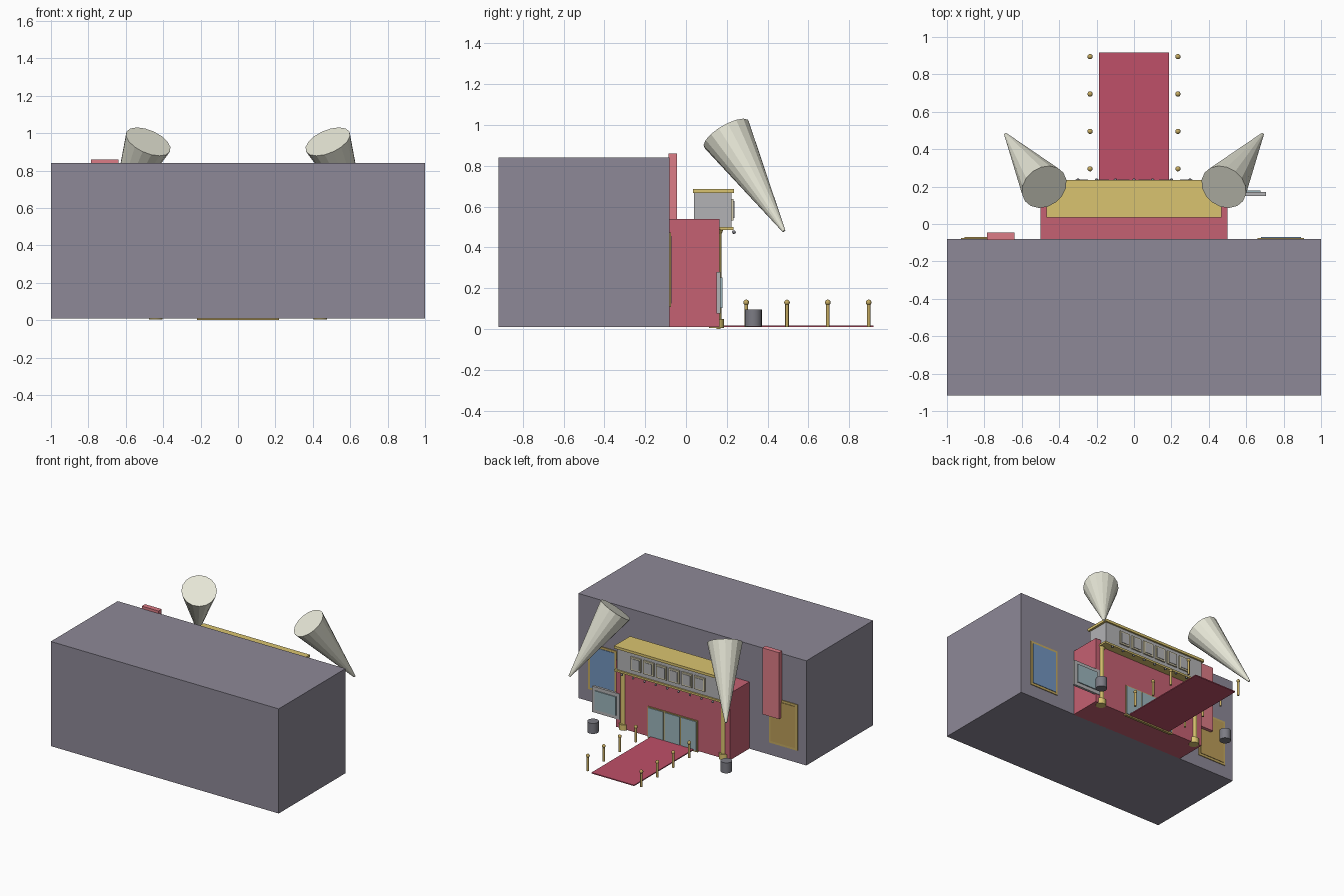
import bpy, math
from mathutils import Vector

if "Cube" in bpy.data.objects:
    bpy.data.objects.remove(bpy.data.objects["Cube"])

def mat(name, r, g, b):
    m = bpy.data.materials.new(name)
    m.diffuse_color = (r, g, b, 1)
    m.use_nodes = True
    m.node_tree.nodes["Principled BSDF"].inputs["Base Color"].default_value = m.diffuse_color
    return m

WALL = mat("wall_grey", .27, .25, .31)
RED = mat("red", .56, .12, .17)
SIGN = mat("sign_red", .72, .2, .24)
CARPET = mat("carpet_red", .52, .08, .14)
GOLD = mat("gold", .7, .55, .16)
BRASS = mat("brass", .55, .4, .12)
GREY = mat("marquee_grey", .45, .45, .46)
CREAM = mat("cream", .68, .62, .42)
GLASS = mat("glass", .33, .46, .5)
BLUE = mat("poster_blue", .17, .3, .52)
OCHRE = mat("poster_ochre", .5, .34, .1)
BEAM = mat("beam", .8, .8, .68)
DARK = mat("dark_metal", .2, .2, .23)

def finish(name, m, smooth=False):
    o = bpy.context.object
    o.name = name
    o.data.materials.append(m)
    if smooth:
        bpy.ops.object.shade_smooth_by_angle(angle=math.radians(40))
    return o

def box(name, x0, x1, y0, y1, z0, z1, m):
    bpy.ops.mesh.primitive_cube_add(size=1, location=((x0+x1)/2, (y0+y1)/2, (z0+z1)/2))
    bpy.context.object.scale = (x1-x0, y1-y0, z1-z0)
    bpy.ops.object.transform_apply(location=False, rotation=False, scale=True)
    return finish(name, m)

def cyl(name, x, y, z0, z1, r, m, n=16, r2=None):
    bpy.ops.mesh.primitive_cone_add(vertices=n, radius1=r, radius2=r if r2 is None else r2,
                                    depth=z1-z0, location=(x, y, (z0+z1)/2))
    return finish(name, m, True)

def ball(name, x, y, z, r, m):
    bpy.ops.mesh.primitive_uv_sphere_add(segments=12, ring_count=8, radius=r, location=(x, y, z))
    return finish(name, m, True)

def framed(name, x0, x1, y0, y1, z0, z1, border, frame_m, face_m, lip=.004):
    box(name + "_frame", x0, x1, y0, y1-lip, z0, z1, frame_m)
    box(name + "_face", x0+border, x1-border, y0, y1, z0+border, z1-border, face_m)

# main hall and entrance block
box("main_hall", -1, 1, -.918, -.08, .01, .84, WALL)
box("entrance_block", -.5, .5, -.085, .165, .01, .54, RED)

# doors
box("door_frame", -.22, .22, .15, .17, 0, .25, BRASS)
for i in range(3):
    x = (i-1)*.145
    box("door_glass", x-.067, x+.067, .15, .175, .012, .242, GLASS)

# marquee with sign panels and bulbs
box("marquee", -.45, .45, .04, .222, .495, .67, GREY)
box("marquee_top_trim", -.467, .467, .035, .235, .667, .687, GOLD)
box("marquee_bottom_trim", -.467, .467, .035, .233, .485, .5, GOLD)
for i in range(6):
    x = (i-2.5)*.112
    framed("sign_panel", x-.045, x+.045, .215, .237, .532, .638, .012, CREAM, GREY)
for i in range(9):
    ball("bulb", (i-4)*.1, .235, .475, .009, DARK)

# parts mirrored left and right
for s in (-1, 1):
    # columns
    cyl("column", s*.44, .15, .01, .49, .024, GOLD)
    cyl("column_base", s*.44, .15, .005, .05, .037, GOLD)
    cyl("column_capital", s*.44, .15, .465, .49, .024, GOLD, r2=.034)
    # searchlight drum and light beam
    cyl("searchlight_drum", s*.585, .33, .012, .095, .042, DARK)
    tip, end = Vector((s*.687, .48, .48)), Vector((s*.48, .198, .955))
    bpy.ops.mesh.primitive_cone_add(vertices=16, radius1=.008, radius2=.128,
                                    depth=(end-tip).length, location=(tip+end)/2,
                                    rotation=(end-tip).to_track_quat('Z', 'Y').to_euler())
    finish("light_beam", BEAM)
    # stanchions
    for i in range(4):
        y = .295 + .2*i
        cyl("stanchion_post", s*.235, y, .01, .125, .009, BRASS, 10)
        ball("stanchion_knob", s*.235, y, .13, .014, BRASS)

# wall posters, ticket window, blade sign, carpet
framed("poster_right", .66, .91, -.085, -.07, .108, .473, .018, BRASS, BLUE)
framed("poster_left", -.925, -.675, -.085, -.07, .108, .473, .018, BRASS, OCHRE)
framed("ticket_window", .465, .705, .15, .178, .075, .28, .028, GREY, GLASS, .008)
box("blade_sign", -.785, -.638, -.085, -.045, .333, .86, SIGN)
box("carpet", -.187, .187, .16, .918, .01, .018, CARPET)
